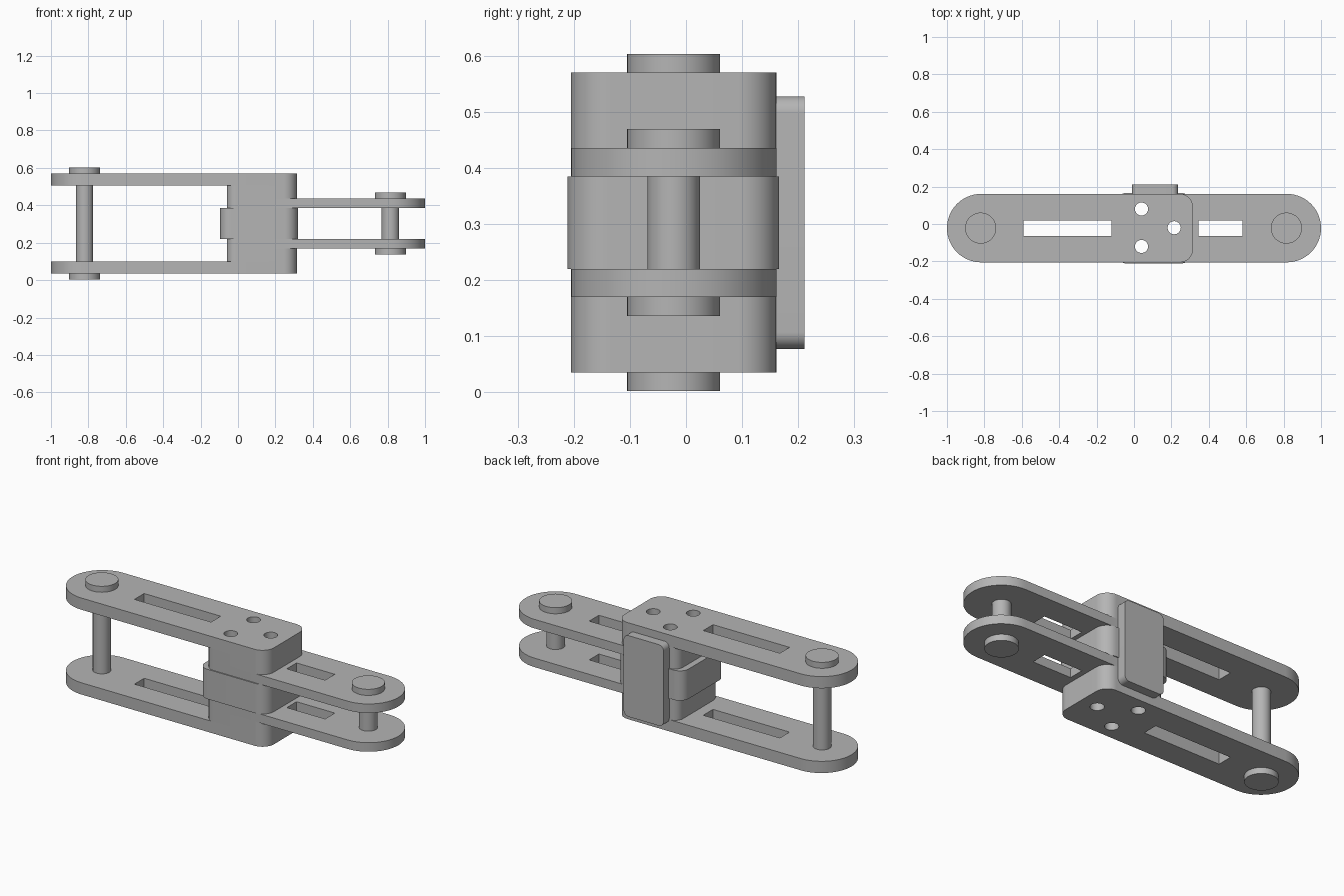
import bpy
from math import pi, sin, cos

if "Cube" in bpy.data.objects:
    bpy.data.objects.remove(bpy.data.objects["Cube"])

metal = bpy.data.materials.new("grey_metal")
metal.use_nodes = True
grey = (0.46, 0.46, 0.46, 1)
metal.diffuse_color = grey
metal.node_tree.nodes["Principled BSDF"].inputs["Base Color"].default_value = grey

YC, HALF = -0.022, 0.183      # centre line and half width of the links
MID_Z = 0.3025                # mirror height of the assembly


def rounded(x0, x1, y0, y1, left=0, right=0):
    """Rectangle outline with separate corner radii for its two ends."""
    corners = [(x1, y1, right, -1, -1, 0), (x0, y1, left, 1, -1, 1),
               (x0, y0, left, 1, 1, 2), (x1, y0, right, -1, 1, 3)]
    pts = []
    for x, y, r, sx, sy, quarter in corners:
        steps = 14 if r else 0
        for i in range(steps + 1):
            a = (quarter + i / max(steps, 1)) * pi / 2
            pts.append((x + sx * r + r * cos(a), y + sy * r + r * sin(a)))
    return pts


def circle(x, y, r, n=40):
    return [(x + r * cos(2 * pi * i / n), y + r * sin(2 * pi * i / n)) for i in range(n)]


def slab(name, z0, z1, outline, holes=()):
    """Extrude an outline with holes between two heights."""
    curve = bpy.data.curves.new(name, 'CURVE')
    curve.dimensions = '2D'
    curve.fill_mode = 'BOTH'
    curve.extrude = (z1 - z0) / 2
    for pts in (outline, *holes):
        spline = curve.splines.new('POLY')
        spline.points.add(len(pts) - 1)
        for p, (x, y) in zip(spline.points, pts):
            p.co = (x, y, 0, 1)
        spline.use_cyclic_u = True
    temp = bpy.data.objects.new(name + "_curve", curve)
    bpy.context.collection.objects.link(temp)
    bpy.context.view_layer.update()
    graph = bpy.context.evaluated_depsgraph_get()
    mesh = bpy.data.meshes.new_from_object(temp.evaluated_get(graph))
    bpy.data.objects.remove(temp)
    mesh.materials.clear()
    mesh.materials.append(metal)
    obj = bpy.data.objects.new(name, mesh)
    bpy.context.collection.objects.link(obj)
    obj.location.z = (z0 + z1) / 2
    parts.append(obj)
    return obj


def slab_pair(name, z0, z1, outline, holes=()):
    """Upper slab and its mirrored lower twin."""
    slab("upper_" + name, z0, z1, outline, holes)
    slab("lower_" + name, 2 * MID_Z - z1, 2 * MID_Z - z0, outline, holes)


parts = []
y0, y1 = YC - HALF, YC + HALF
bolts = [circle(0.04, 0.08, 0.035), circle(0.04, -0.12, 0.035), circle(0.215, -0.02, 0.035)]
long_slot = rounded(-0.59, -0.12, -0.065, 0.02)
short_slot = rounded(0.345, 0.58, -0.065, 0.02)

# Long outer links
slab_pair("outer_link", 0.505, 0.57, rounded(-1, 0.315, y0, y1, HALF, 0.07), bolts + [long_slot])
# Block sections between the outer and inner links
slab_pair("block", 0.435, 0.505, rounded(-0.06, 0.315, y0, y1, 0.05, 0.07), bolts)
slab_pair("block_spacer", 0.385, 0.435, rounded(-0.06, 0.28, y0, y1, 0.05, 0), bolts)
# Short inner links
slab_pair("inner_link", 0.385, 0.435, rounded(0.28, 1, y0, y1, 0, HALF), [short_slot])
# Slightly larger centre block
slab("centre_block", 0.22, 0.385, rounded(-0.095, 0.32, y0 - 0.006, y1 + 0.005, 0.055, 0.07), bolts)

# Pins with wide heads
for side, x, shaft, inner, link_top, head_top in (
        ("long_end", -0.82, 0.046, 0.505, 0.57, 0.603), ("short_end", 0.815, 0.047, 0.385, 0.435, 0.469)):
    slab(side + "_pin", 2 * MID_Z - inner, inner, circle(x, YC, shaft))
    slab_pair(side + "_pin_head", link_top, head_top, circle(x, YC, 0.083))

# Rear plate standing upright on the back of the block
plate = slab("rear_plate", -0.026, 0.026, rounded(-0.01, 0.235, -0.225, 0.225, 0.03, 0.03))
plate.rotation_euler.x = pi / 2
plate.location = (0, 0.185, MID_Z)

# Weld cap rims and keep edges sharp
import bmesh
for obj in parts:
    bm = bmesh.new()
    bm.from_mesh(obj.data)
    bmesh.ops.remove_doubles(bm, verts=bm.verts, dist=0.00001)
    bmesh.ops.recalc_face_normals(bm, faces=bm.faces)
    bm.to_mesh(obj.data)
    bm.free()
bpy.ops.object.select_all(action='DESELECT')
for obj in parts:
    obj.select_set(True)
bpy.context.view_layer.objects.active = plate
bpy.ops.object.shade_smooth_by_angle(angle=pi / 6)
